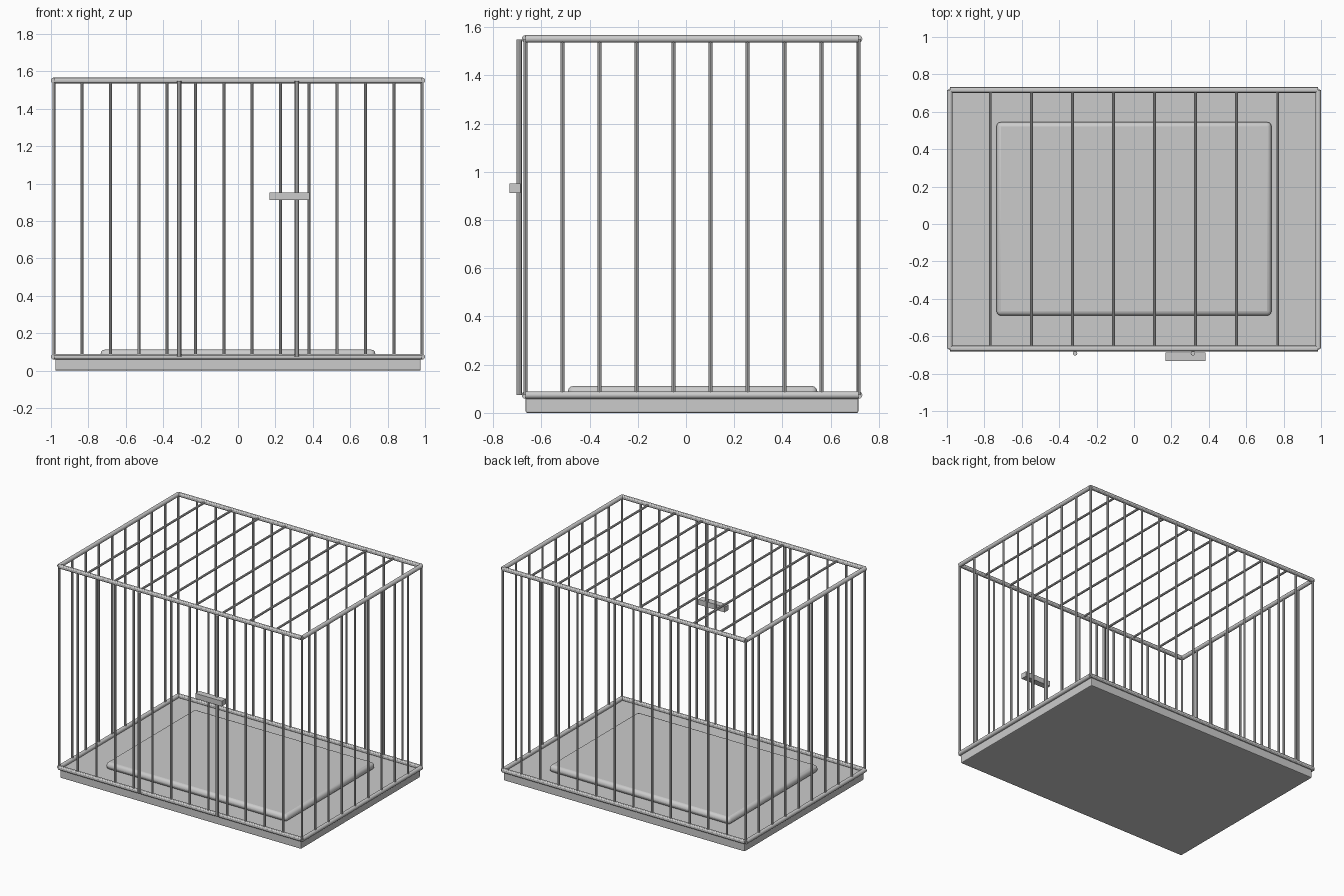
import bpy
from mathutils import Vector

if "Cube" in bpy.data.objects:
    bpy.data.objects.remove(bpy.data.objects["Cube"])

X = 0.985                  # half length to rail centres
Y0, Y1 = -0.666, 0.716     # front and back rail centres
Z0, Z1 = 0.074, 1.551      # bottom and top rail centres
RAIL, BAR, POST = 0.0155, 0.008, 0.012
YC = (Y0 + Y1) / 2


def rod(name, a, b, r, sides=12):
    a, b = Vector(a), Vector(b)
    d = b - a
    bpy.ops.mesh.primitive_cylinder_add(vertices=sides, radius=r, depth=d.length, location=(a + b) / 2)
    o = bpy.context.object
    o.name = name
    o.rotation_euler = d.to_track_quat('Z', 'Y').to_euler()
    bpy.ops.object.shade_smooth_by_angle()
    return o


def box(name, lo, hi, bevel=0.0, segments=2):
    lo, hi = Vector(lo), Vector(hi)
    bpy.ops.mesh.primitive_cube_add(size=1, location=(lo + hi) / 2)
    o = bpy.context.object
    o.name = name
    o.scale = hi - lo
    bpy.ops.object.transform_apply(location=False, rotation=False, scale=True)
    if bevel:
        m = o.modifiers.new("Bevel", 'BEVEL')
        m.width = bevel
        m.segments = segments
    return o


# Base tray and sleeping mat
box("base_tray", (-0.977, YC - 0.69, 0), (0.977, YC + 0.69, 0.065), 0.006)
mat = box("floor_mat", (-0.735, -0.49, 0.06), (0.735, 0.545, 0.112), 0.024, 3)
bpy.ops.object.shade_smooth_by_angle()

# Bottom and top rail frames
for level, z in (("bottom", Z0), ("top", Z1)):
    for side, y in (("front", Y0), ("back", Y1)):
        rod(f"{level}_{side}_rail", (-X, y, z), (X, y, z), RAIL)
    for side, x in (("left", -X), ("right", X)):
        rod(f"{level}_{side}_rail", (x, Y0, z), (x, Y1, z), RAIL)

# Front and back bars, corners included
for i in range(14):
    x = -X + 2 * X * i / 13
    for side, y in (("front", Y0), ("back", Y1)):
        rod(f"{side}_bar", (x, y, Z0), (x, y, Z1), BAR, 8)

# Side bars between the corners
for i in range(1, 9):
    y = Y0 + (Y1 - Y0) * i / 9
    for side, x in (("left", -X), ("right", X)):
        rod(f"{side}_bar", (x, y, Z0), (x, y, Z1), BAR, 8)

# Roof bars
for i in range(1, 9):
    x = -X + 2 * X * i / 9
    rod("roof_bar", (x, Y0, Z1), (x, Y1, Z1), BAR, 8)

# Door posts and latch
for x in (-0.315, 0.315):
    rod("door_post", (x, -0.692, Z0), (x, -0.692, 1.549), POST, 8)
box("door_latch", (0.168, -0.733, 0.913), (0.382, -0.687, 0.952))
